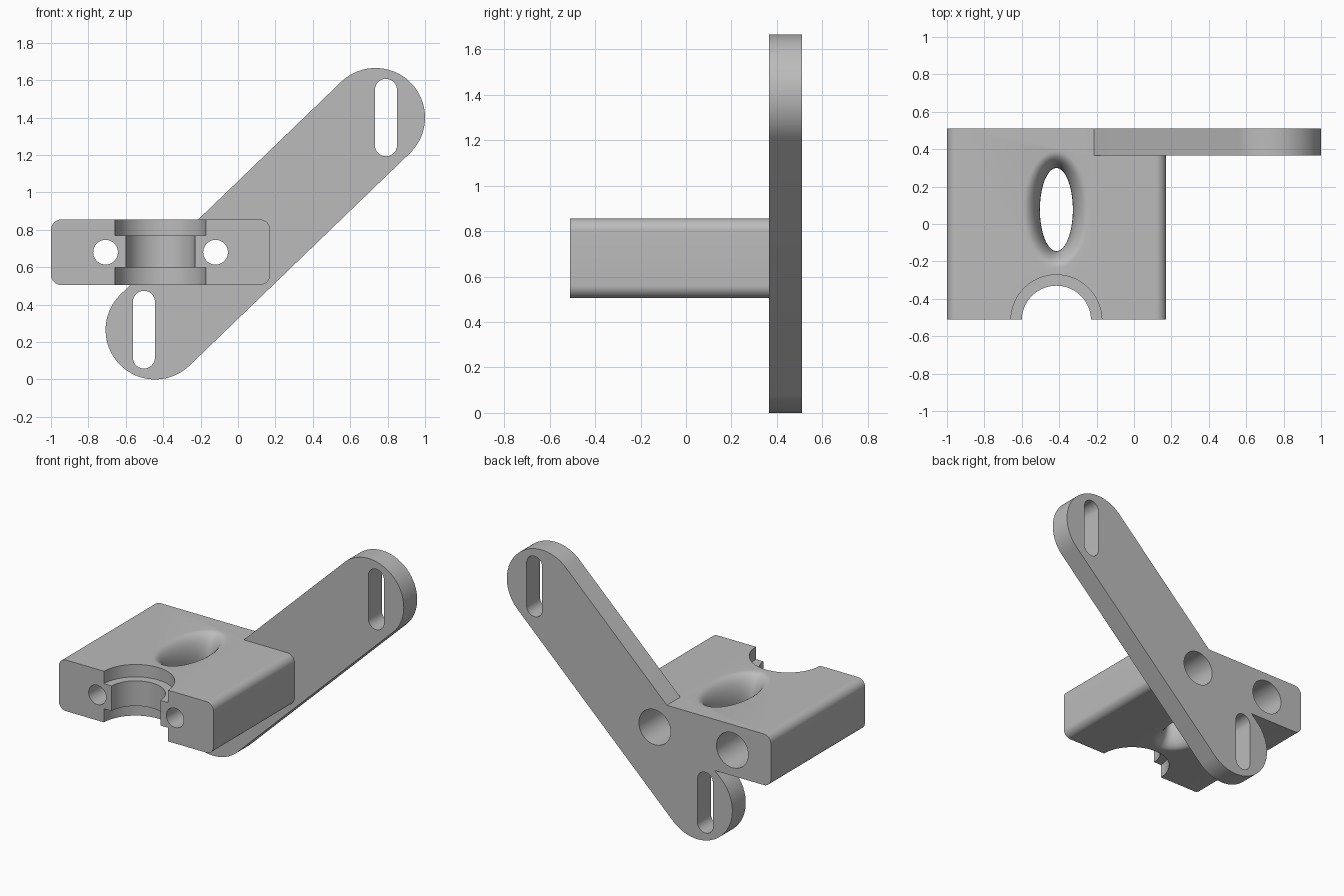
import bpy, bmesh, math

if "Cube" in bpy.data.objects:
    bpy.data.objects.remove(bpy.data.objects["Cube"])

grey = bpy.data.materials.new("plain grey")
grey.diffuse_color = (0.5, 0.5, 0.5, 1)
grey.use_nodes = True
grey.node_tree.nodes["Principled BSDF"].inputs["Base Color"].default_value = grey.diffuse_color


def make(name, bm):
    bmesh.ops.recalc_face_normals(bm, faces=bm.faces)
    me = bpy.data.meshes.new(name)
    bm.to_mesh(me)
    bm.free()
    me.materials.append(grey)
    ob = bpy.data.objects.new(name, me)
    bpy.context.collection.objects.link(ob)
    return ob


def loft(name, rings):
    """Closed solid through rings of equal point count."""
    bm = bmesh.new()
    vs = [[bm.verts.new(p) for p in r] for r in rings]
    n = len(vs[0])
    for a, b in zip(vs, vs[1:]):
        for i in range(n):
            j = (i + 1) % n
            bm.faces.new((a[i], a[j], b[j], b[i]))
    bm.faces.new(vs[0])
    bm.faces.new(vs[-1])
    return make(name, bm)


def plate(name, outline, y0, y1):
    """Extrude an xz outline along y."""
    return loft(name, [[(x, y, z) for x, z in outline] for y in (y0, y1)])


def arc(cx, cz, r, a0, a1, n):
    return [(cx + r * math.cos(math.radians(a0 + (a1 - a0) * i / n)),
             cz + r * math.sin(math.radians(a0 + (a1 - a0) * i / n))) for i in range(n + 1)]


def capsule(p, q, r, n=32):
    a = math.degrees(math.atan2(q[1] - p[1], q[0] - p[0]))
    return arc(*q, r, a - 90, a + 90, n) + arc(*p, r, a + 90, a + 270, n)


def circle(cx, cz, r, n=64):
    return arc(cx, cz, r, 0, 360 * (n - 1) / n, n - 1)


def boolean(ob, other, op):
    m = ob.modifiers.new(op, 'BOOLEAN')
    m.operation = op
    m.solver = 'EXACT'
    m.object = other
    bpy.context.view_layer.objects.active = ob
    bpy.ops.object.modifier_apply(modifier=m.name)
    bpy.data.objects.remove(other)


# Clamp block with rounded long edges
L, R, B, T, r = -1.0, 0.172, 0.505, 0.855, 0.055
corners = [(R - r, T - r, 0), (L + r, T - r, 90), (L + r, B + r, 180), (R - r, B + r, 270)]
outline = [p for x, z, a in corners for p in arc(x, z, r, a, a + 90, 10)]
body = plate("clamp_bracket", outline, -0.51, 0.51)

# Half-round seat: narrow waist with wider top and bottom recesses
CX, MID = -0.415, 0.68
profile = [(0.4, 0.243), (0.598, 0.243), (0.598, 0.185), (0.77, 0.185), (0.77, 0.243), (0.95, 0.243)]
boolean(body, loft("seat_cutter", [[(x, y, z) for x, y in circle(CX, -0.515, rad, 96)]
                                   for z, rad in profile]), 'DIFFERENCE')

# Oval tie hole flaring smoothly to both faces
half, flare = (T - B) / 2, 0.09
rings = []
for t in [-91] + [-90 + 7.5 * i for i in range(25)] + [91]:
    a = math.radians(max(-90, min(90, t)))
    z = MID + half * math.sin(a) + (0.02 if t > 90 else -0.02 if t < -90 else 0)
    w = flare * (1 - math.cos(a))
    rings.append([(CX + (0.088 + w) * math.cos(k * math.tau / 64),
                   0.077 + (0.222 + w) * math.sin(k * math.tau / 64), z) for k in range(64)])
boolean(body, loft("oval_cutter", rings), 'DIFFERENCE')

# Slanted mounting arm
arm = plate("arm", capsule((-0.443, 0.265), (0.735, 1.4), 0.265, 48), 0.365, 0.51)
boolean(body, arm, 'UNION')

# Adjustment slots at both ends of the arm
for x, z0, z1 in ((-0.503, 0.058, 0.474), (0.791, 1.193, 1.607)):
    slot = plate("slot_cutter", capsule((x, z0 + 0.059), (x, z1 - 0.059), 0.059, 20), 0.3, 0.6)
    boolean(body, slot, 'DIFFERENCE')

# Screw holes with wide rear counterbores
for x in (-0.708, -0.12):
    boolean(body, plate("screw_cutter", circle(x, MID, 0.066), -0.6, 0.6), 'DIFFERENCE')
    boolean(body, plate("bore_cutter", circle(x, MID, 0.12), -0.1, 0.6), 'DIFFERENCE')

bpy.ops.object.select_all(action='DESELECT')
body.select_set(True)
bpy.context.view_layer.objects.active = body
bpy.ops.object.shade_smooth_by_angle(angle=math.radians(30))
